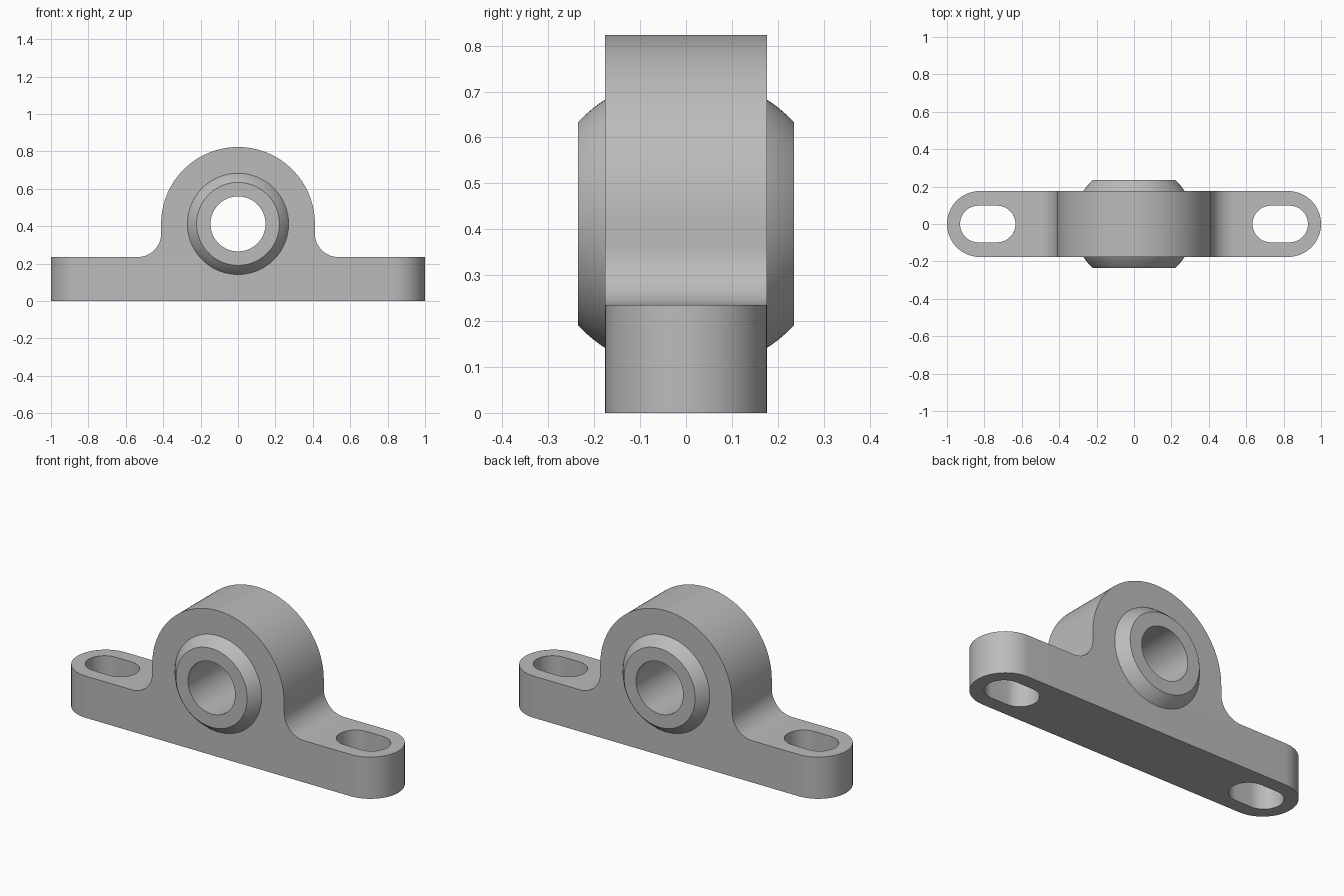
import bpy, bmesh
from math import sin, cos, pi, radians, asin, acos
from mathutils import Vector

default = bpy.data.objects.get("Cube")
if default:
    bpy.data.objects.remove(default, do_unlink=True)

steel = bpy.data.materials.new("grey steel")
steel.use_nodes = True
GREY = (0.5, 0.5, 0.5, 1)
steel.diffuse_color = GREY
steel.node_tree.nodes["Principled BSDF"].inputs["Base Color"].default_value = GREY

HALF_DEPTH = 0.176   # housing half thickness
BASE_TOP = 0.235     # height of the feet
HUB_Z = 0.412        # bearing axis height
HUB_R = 0.411        # housing outer radius
FILLET = 0.125
BALL_R = 0.323
BALL_HALF = 0.235
BORE_R = 0.147


def arc(cx, cy, r, start, end, n):
    angles = [radians(start + (end - start) * i / n) for i in range(n + 1)]
    return [(cx + r * cos(a), cy + r * sin(a)) for a in angles]


def finish(bm, name):
    bmesh.ops.recalc_face_normals(bm, faces=bm.faces[:])
    mesh = bpy.data.meshes.new(name)
    bm.to_mesh(mesh)
    bm.free()
    mesh.materials.append(steel)
    obj = bpy.data.objects.new(name, mesh)
    bpy.context.collection.objects.link(obj)
    return obj


def prism(name, outline, place, offset):
    """Extrude a closed 2D outline placed in space by a function."""
    bm = bmesh.new()
    face = bm.faces.new([bm.verts.new(place(u, v)) for u, v in outline])
    moved = bmesh.ops.extrude_face_region(bm, geom=[face])["geom"]
    # the starting face is kept, closing the solid
    verts = [g for g in moved if isinstance(g, bmesh.types.BMVert)]
    bmesh.ops.translate(bm, verts=verts, vec=Vector(offset))
    if not any(f.is_valid and len(f.verts) == len(outline)
               and all(v not in verts for v in f.verts) for f in bm.faces):
        bm.faces.new([v for v in bm.verts if v not in verts])
    return finish(bm, name)


def stadium(name, cx, half_length, radius):
    """Vertical solid with rounded ends, used for the plan and the slots."""
    s = half_length - radius
    outline = arc(cx + s, 0, radius, -90, 90, 32) + arc(cx - s, 0, radius, 90, 270, 32)
    return prism(name, outline, lambda u, v: (u, v, -0.2), (0, 0, 1.4))


def lathe(name, profile, closed, steps=96):
    """Revolve (radius, y) points about the bearing axis."""
    bm = bmesh.new()
    verts = [bm.verts.new((r, y, HUB_Z)) for r, y in profile]
    edges = [bm.edges.new(pair) for pair in zip(verts, verts[1:])]
    if closed:
        edges.append(bm.edges.new((verts[-1], verts[0])))
    bmesh.ops.spin(bm, geom=verts + edges, cent=(0, 0, HUB_Z), axis=(0, 1, 0),
                   angle=2 * pi, steps=steps, use_duplicate=False)
    bmesh.ops.remove_doubles(bm, verts=bm.verts[:], dist=1e-5)
    return finish(bm, name)


def combine(target, cutter, operation):
    cutter.hide_render = True
    mod = target.modifiers.new(operation.lower(), "BOOLEAN")
    mod.operation, mod.object, mod.solver = operation, cutter, "EXACT"
    bpy.context.view_layer.objects.active = target
    bpy.ops.object.modifier_apply(modifier=mod.name)
    bpy.data.objects.remove(cutter, do_unlink=True)


def shade(obj):
    bpy.ops.object.select_all(action="DESELECT")
    obj.select_set(True)
    bpy.context.view_layer.objects.active = obj
    bpy.ops.object.shade_smooth_by_angle(angle=radians(25))


# Housing: front profile with filleted shoulders
right = [(1.1, 0), (1.1, BASE_TOP)]
right += arc(HUB_R + FILLET, BASE_TOP + FILLET, FILLET, 270, 180, 20)
dome = arc(0, HUB_Z, HUB_R, 0, 180, 72)
left = [(-x, z) for x, z in reversed(right)]
housing = prism("bearing_housing", right + dome + left,
                lambda u, v: (u, -0.3, v), (0, 0.6, 0))

# Rounded plan, bolt slots and the spherical seat
combine(housing, stadium("plan", 0, 1.0, HALF_DEPTH), "INTERSECT")
for side in (-1, 1):
    combine(housing, stadium("bolt_slot", side * 0.782, 0.148, 0.098), "DIFFERENCE")
seat = [(BALL_R * cos(a), BALL_R * sin(a))
        for a in (radians(-90 + 5 * i) for i in range(37))]
combine(housing, lathe("seat", seat, False), "DIFFERENCE")

# Ball insert: truncated sphere with a straight bore
edge = asin(BALL_HALF / BALL_R)
ball = [(BALL_R * cos(a), BALL_R * sin(a))
        for a in (edge * (i / 12 - 1) for i in range(25))]
ball += [(BORE_R, BALL_HALF), (BORE_R, -BALL_HALF)]
insert = lathe("ball_insert", ball, True)

for part in (housing, insert):
    shade(part)
